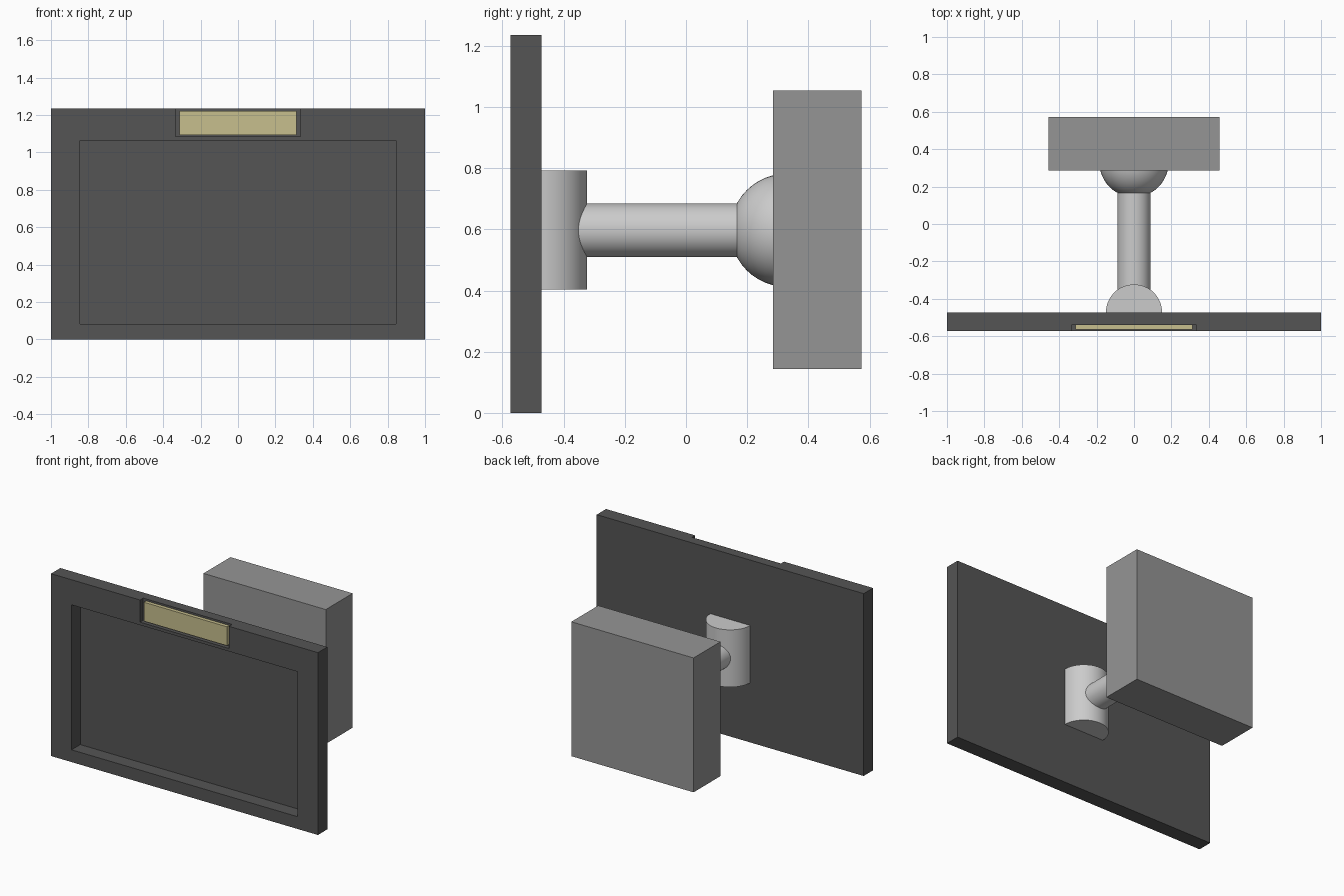
import bpy, bmesh, math

if "Cube" in bpy.data.objects:
    bpy.data.objects.remove(bpy.data.objects["Cube"])


def material(name, rgb):
    m = bpy.data.materials.new(name)
    m.diffuse_color = (*rgb, 1)
    m.use_nodes = True
    m.node_tree.nodes["Principled BSDF"].inputs["Base Color"].default_value = m.diffuse_color
    return m


dark = material("dark_grey", (0.09, 0.09, 0.09))
mid = material("mid_grey", (0.3, 0.3, 0.3))
yellow = material("pale_yellow", (0.57, 0.52, 0.27))


def box(name, x, y, z, mat=None):
    bpy.ops.mesh.primitive_cube_add(
        size=1, location=[(a + b) / 2 for a, b in (x, y, z)])
    ob = bpy.context.object
    ob.name = name
    ob.scale = [b - a for a, b in (x, y, z)]
    bpy.ops.object.transform_apply(location=False, rotation=False, scale=True)
    if mat:
        ob.data.materials.append(mat)
    return ob


def smooth(ob):
    bpy.ops.object.select_all(action='DESELECT')
    ob.select_set(True)
    bpy.context.view_layer.objects.active = ob
    bpy.ops.object.shade_smooth_by_angle(angle=math.radians(35))


# Panel with a screen recess and a notch open at the top edge
panel = box("panel", (-1, 1), (-0.573, -0.473), (0, 1.235), dark)
cutters = [
    box("recess_cutter", (-0.846, 0.846), (-0.7, -0.48), (0.083, 1.065), dark),
    box("notch_cutter", (-0.333, 0.333), (-0.7, -0.539), (1.085, 1.4), dark),
]
for cutter in cutters:
    mod = panel.modifiers.new(cutter.name, 'BOOLEAN')
    mod.object = cutter
    mod.operation = 'DIFFERENCE'
    mod.solver = 'EXACT'
    bpy.context.view_layer.objects.active = panel
    bpy.ops.object.modifier_apply(modifier=mod.name)
    bpy.data.objects.remove(cutter)

# Label plate seated in the notch
box("label_plate", (-0.312, 0.312), (-0.563, -0.538), (1.094, 1.222), yellow)

# Half-round bracket on the back of the panel
bm = bmesh.new()
n = 32
ring = [bm.verts.new((0.15 * math.cos(math.pi * i / n),
                      -0.473 + 0.15 * math.sin(math.pi * i / n), 0.404))
        for i in range(n + 1)]
face = bm.faces.new(ring)
top = bmesh.ops.extrude_face_region(bm, geom=[face])["geom"]
bmesh.ops.translate(bm, vec=(0, 0, 0.388),
                    verts=[g for g in top if isinstance(g, bmesh.types.BMVert)])
bmesh.ops.recalc_face_normals(bm, faces=bm.faces)
mesh = bpy.data.meshes.new("half_round_bracket")
bm.to_mesh(mesh)
bm.free()
bracket = bpy.data.objects.new("half_round_bracket", mesh)
bpy.context.collection.objects.link(bracket)
smooth(bracket)

# Arm between the bracket and the ball joint
bpy.ops.mesh.primitive_cylinder_add(vertices=48, radius=0.088, depth=0.7,
                                    location=(0, -0.1, 0.597),
                                    rotation=(math.pi / 2, 0, 0))
arm = bpy.context.object
arm.name = "arm"
smooth(arm)

# Ball joint, partly sunk into the wall block
bpy.ops.mesh.primitive_uv_sphere_add(segments=48, ring_count=24, radius=0.185,
                                     location=(0, 0.329, 0.597),
                                     rotation=(math.pi / 2, 0, 0))
ball = bpy.context.object
ball.name = "ball_joint"
smooth(ball)

# Wall block
box("wall_block", (-0.458, 0.458), (0.285, 0.573), (0.144, 1.054), mid)
